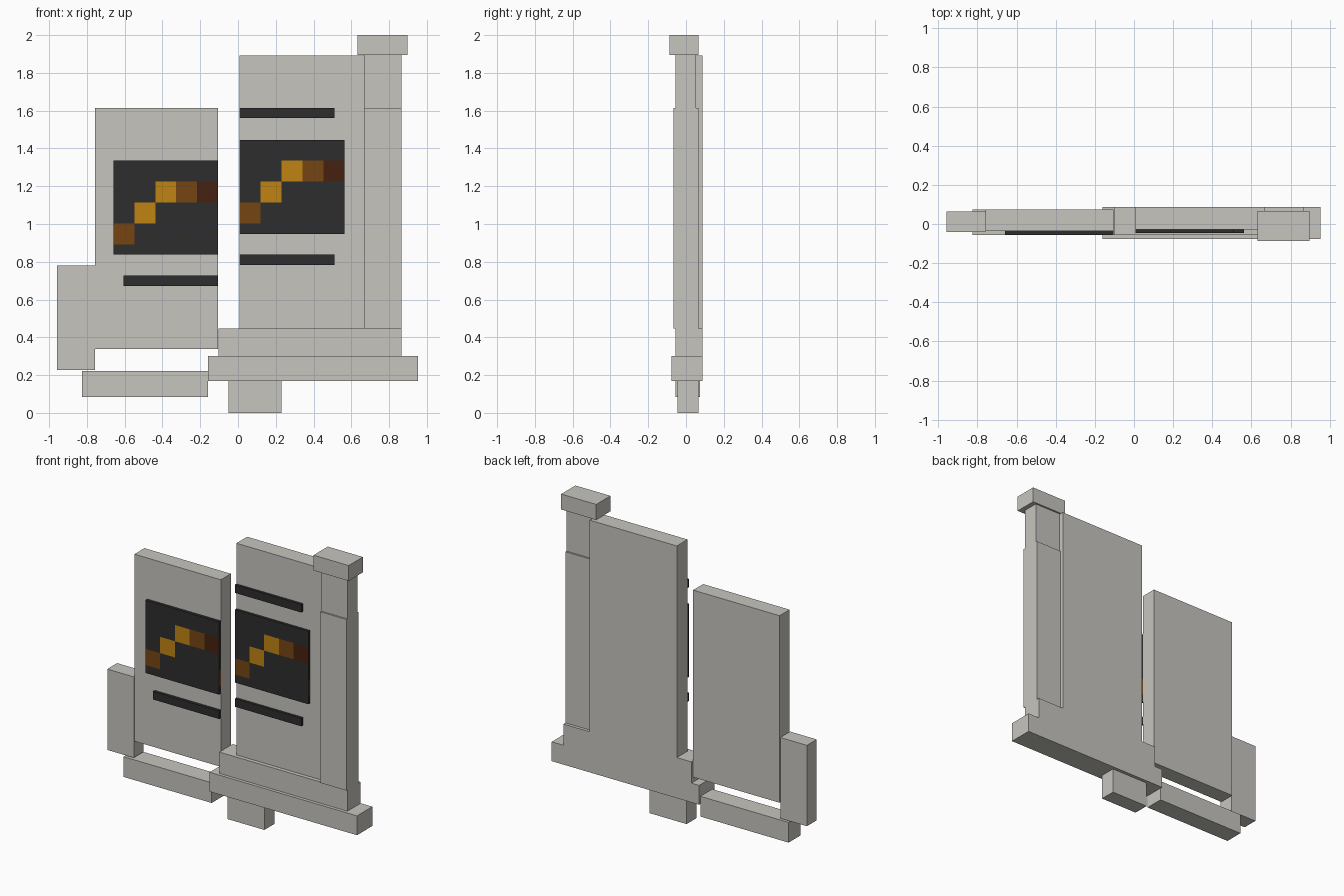
import bpy
import bmesh
from mathutils import Vector

cube = bpy.data.objects.get("Cube")
if cube:
    bpy.data.objects.remove(cube, do_unlink=True)


def material(name, r, g, b):
    mat = bpy.data.materials.new(name)
    mat.use_nodes = True
    mat.diffuse_color = (r, g, b, 1)
    mat.node_tree.nodes["Principled BSDF"].inputs["Base Color"].default_value = (r, g, b, 1)
    return mat


stone = material("pale_stone", 0.57, 0.56, 0.52)
black = material("charcoal", 0.026, 0.026, 0.026)
amber = material("amber", 0.53, 0.23, 0.006)
brown = material("brown", 0.18, 0.06, 0.006)
umber = material("dark_umber", 0.061, 0.015, 0.005)


def box(name, x, y, z, mats, cuts=(), rule=None):
    """Box from axis ranges; cuts are (axis, position) planes, rule colours faces."""
    bm = bmesh.new()
    bmesh.ops.create_cube(bm, size=1)
    for v in bm.verts:
        v.co = Vector(r[0] if c < 0 else r[1] for c, r in zip(v.co, (x, y, z)))
    for axis, position in cuts:
        point, normal = Vector(), Vector()
        point[axis], normal[axis] = position, 1
        bmesh.ops.bisect_plane(bm, geom=bm.verts[:] + bm.edges[:] + bm.faces[:],
                               plane_co=point, plane_no=normal)
    bm.normal_update()
    if rule:
        for f in bm.faces:
            f.material_index = rule(f.calc_center_median(), f.normal)
    mesh = bpy.data.meshes.new(name)
    bm.to_mesh(mesh)
    bm.free()
    for mat in mats:
        mesh.materials.append(mat)
    obj = bpy.data.objects.new(name, mesh)
    bpy.context.collection.objects.link(obj)
    return obj


# Stone slabs, rails and post
slabs = {
    "foot": ((-0.05, 0.23), (-0.044, 0.065), (0, 0.17)),
    "base": ((-0.16, 0.953), (-0.077, 0.0875), (0.17, 0.302)),
    "upper_rail": ((-0.102, 0.865), (-0.055, 0.0875), (0.302, 0.447)),
    "tall_panel": ((0.008, 0.667), (-0.028, 0.0875), (0.447, 1.892)),
    "post": ((0.667, 0.865), (-0.066, 0.066), (0.447, 1.615)),
    "post_neck": ((0.667, 0.865), (-0.055, 0.054), (1.615, 1.895)),
    "post_cap": ((0.632, 0.897), (-0.0875, 0.066), (1.895, 2)),
    "short_panel": ((-0.758, -0.105), (-0.035, 0.073), (0.338, 1.615)),
    "lower_rail": ((-0.826, -0.16), (-0.055, 0.073), (0.084, 0.222)),
    "side_block": ((-0.958, -0.758), (-0.042, 0.064), (0.228, 0.78)),
}
for name, ranges in slabs.items():
    box(name, *ranges, [stone])

# Dark screens with a stepped, coloured trace
CELL = 0.111
TRACE = {(0, 0): 2, (1, 1): 1, (2, 2): 1, (3, 2): 2, (4, 2): 3}


def screen(name, x0, z, y, trace_z):
    def paint(center, normal):
        col = int((center.x - x0) // CELL)
        row = int((center.z - trace_z) // CELL)
        if normal.y < -0.5:
            return TRACE.get((col, row), 0)
        return 2 if normal.x > 0.5 and row == 0 else 0

    cuts = [(0, x0 + i * CELL) for i in range(1, 5)]
    cuts += [(2, trace_z + i * CELL) for i in range(4)]
    box(name, (x0, x0 + 5 * CELL), y, z, [black, amber, brown, umber], cuts, paint)


short_y, tall_y = (-0.055, -0.035), (-0.046, -0.028)
screen("short_panel_screen", -0.66, (0.838, 1.335), short_y, 0.892)
screen("tall_panel_screen", 0.008, (0.948, 1.446), tall_y, 1.003)

# Dark bars above and below the screens
box("short_panel_bar", (-0.605, -0.105), short_y, (0.672, 0.727), [black])
for name, z in (("tall_panel_upper_bar", 1.56), ("tall_panel_lower_bar", 0.783)):
    box(name, (0.008, 0.51), tall_y, (z, z + 0.055), [black])
